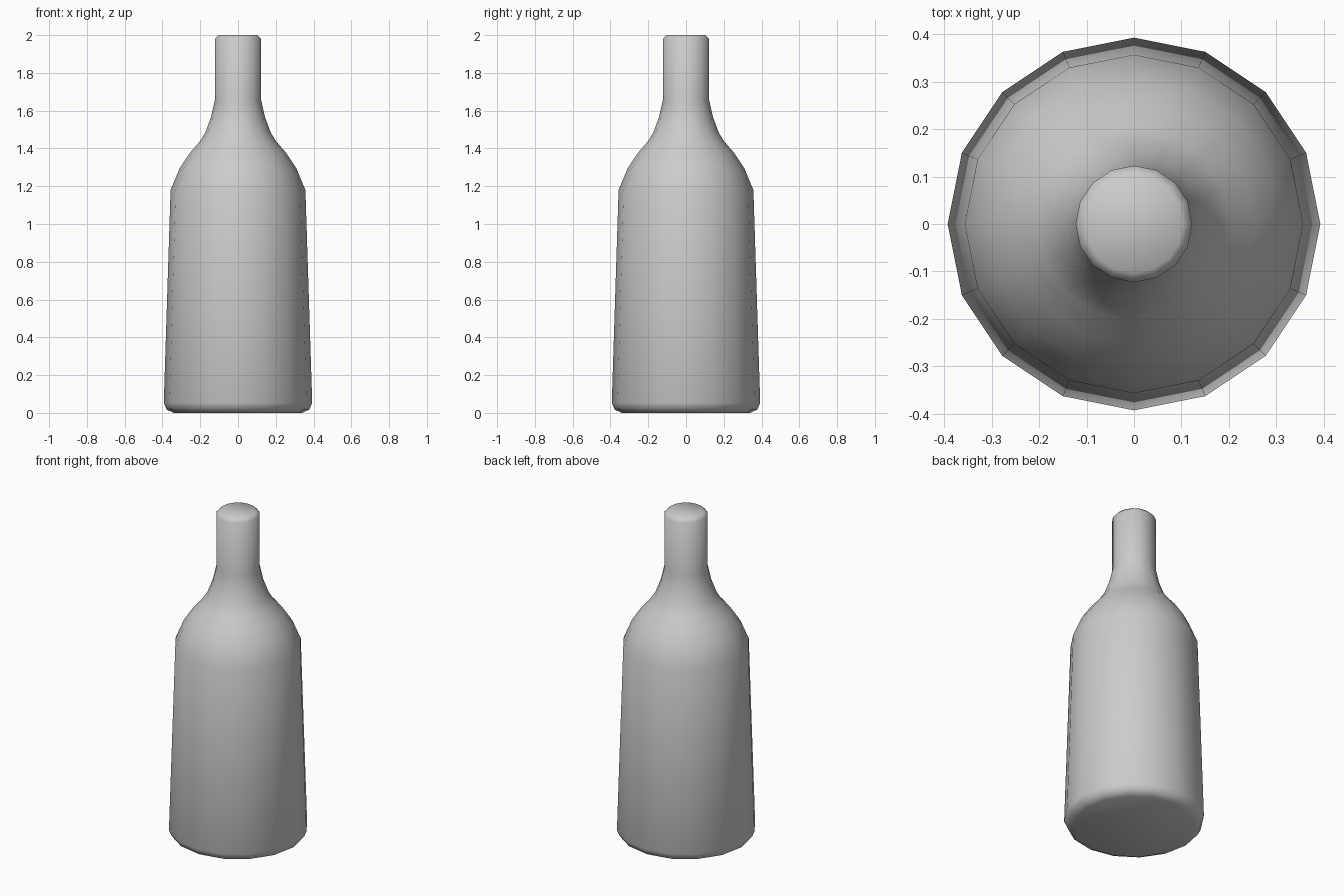
import bpy, bmesh
from math import cos, sin, tau

if "Cube" in bpy.data.objects:
    bpy.data.objects.remove(bpy.data.objects["Cube"])

SIDES = 16

# Bottle outline as (radius, height), base to mouth
profile = [
    (0.34, 0.0), (0.378, 0.018), (0.393, 0.053),      # rounded base
    (0.357, 1.18),                                     # tapered body
    (0.309, 1.295), (0.256, 1.375), (0.204, 1.435),    # shoulder
    (0.175, 1.48), (0.143, 1.565), (0.123, 1.655),     # neck flare
    (0.123, 1.98), (0.103, 2.0),                       # neck and lip
]

# Lathe the outline
bm = bmesh.new()
rings = [[bm.verts.new((r * cos(tau * i / SIDES), r * sin(tau * i / SIDES), z))
          for i in range(SIDES)] for r, z in profile]
for low, high in zip(rings, rings[1:]):
    for i in range(SIDES):
        j = (i + 1) % SIDES
        bm.faces.new((low[i], low[j], high[j], high[i]))

# Close base and top
bm.faces.new(rings[0][::-1])
bm.faces.new(rings[-1])
for face in bm.faces:
    face.smooth = True

mesh = bpy.data.meshes.new("bottle")
bm.to_mesh(mesh)
bm.free()
bottle = bpy.data.objects.new("bottle", mesh)
bpy.context.collection.objects.link(bottle)
